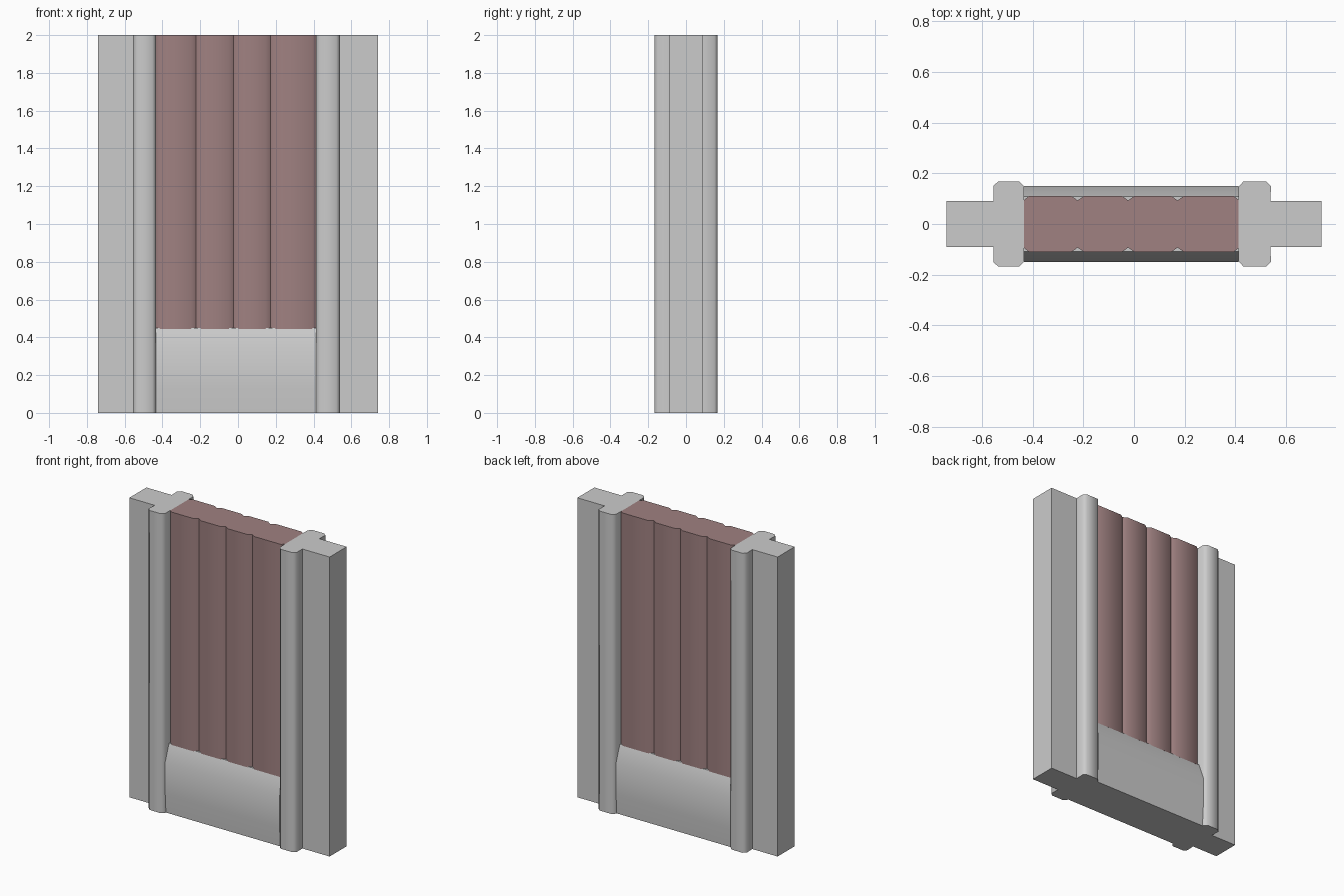
import bpy, bmesh, math
from mathutils import Vector

if "Cube" in bpy.data.objects:
    bpy.data.objects.remove(bpy.data.objects["Cube"])


def extrude_profile(name, points, direction):
    """Closed solid made by sweeping a 3D outline along a vector."""
    bm = bmesh.new()
    face = bm.faces.new([bm.verts.new(p) for p in points])
    ext = bmesh.ops.extrude_face_region(bm, geom=[face], use_keep_orig=True)
    moved = [v for v in ext["geom"] if isinstance(v, bmesh.types.BMVert)]
    bmesh.ops.translate(bm, verts=moved, vec=Vector(direction))
    bmesh.ops.recalc_face_normals(bm, faces=bm.faces[:])
    me = bpy.data.meshes.new(name)
    bm.to_mesh(me)
    bm.free()
    ob = bpy.data.objects.new(name, me)
    bpy.context.collection.objects.link(ob)
    bpy.ops.object.select_all(action='DESELECT')
    ob.select_set(True)
    bpy.context.view_layer.objects.active = ob
    bpy.ops.object.shade_smooth_by_angle(angle=math.radians(50))
    return ob


def both_sides(half):
    """Complete an outline by mirroring the second coordinate pair across y."""
    return half + [(x, -y, z) for x, y, z in reversed(half)]


LEFT, RIGHT = -0.433, 0.412    # opening between the posts

# side walls, each with its chamfered post
for side, wall, outer, inner, s in (("left", -0.74, -0.553, LEFT, -1),
                                    ("right", 0.74, 0.538, RIGHT, 1)):
    half = [(wall, 0.09, 0), (outer, 0.09, 0), (outer + s * 0.002, 0.15, 0),
            (outer - s * 0.018, 0.168, 0), (inner + s * 0.02, 0.168, 0),
            (inner, 0.147, 0)]
    extrude_profile(side + "_wall_post", both_sides(half), (0, 0, 2))

# sill with sloped shoulders
sill = both_sides([(LEFT, 0.142, 0), (LEFT, 0.15, 0.13),
                   (LEFT, 0.15, 0.34), (LEFT, 0.109, 0.45)])
extrude_profile("sill", sill, (RIGHT - LEFT, 0, 0))

# grooved plank panel
z0 = 0.445
half = [(LEFT, 0.095, z0), (LEFT + 0.02, 0.111, z0)]
for gx in (-0.222, -0.023, 0.172):
    half += [(gx - 0.026, 0.111, z0), (gx, 0.093, z0), (gx + 0.026, 0.111, z0)]
half += [(RIGHT - 0.02, 0.111, z0), (RIGHT, 0.095, z0)]
planks = extrude_profile("plank_panel", both_sides(half), (0, 0, 2 - z0))
mat = bpy.data.materials.new("dull_red_brown")
mat.diffuse_color = (0.35, 0.22, 0.22, 1)
mat.use_nodes = True
mat.node_tree.nodes["Principled BSDF"].inputs["Base Color"].default_value = mat.diffuse_color
planks.data.materials.append(mat)
